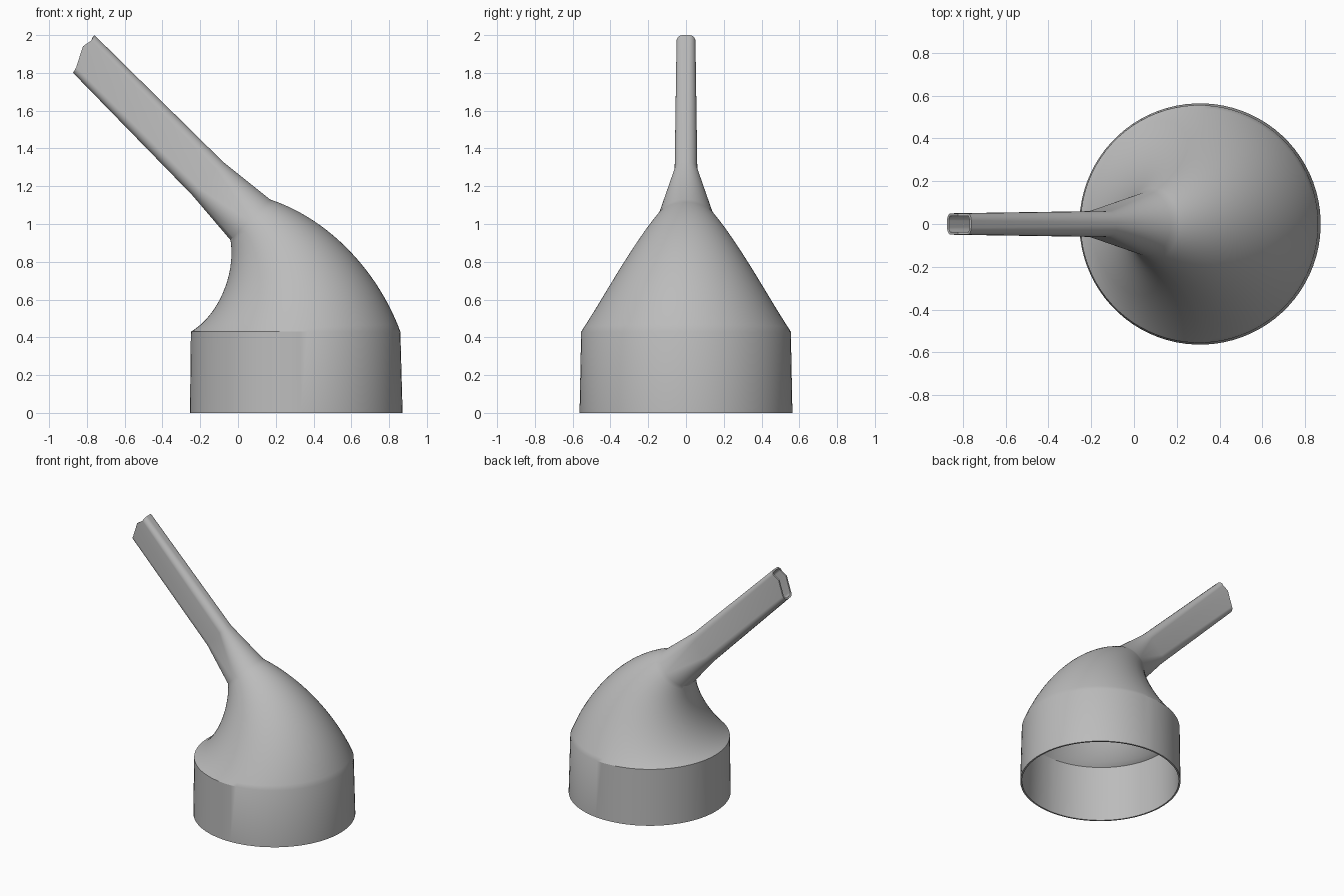
import bpy, bmesh, math
from mathutils import Vector

cube = bpy.data.objects.get("Cube")
if cube:
    bpy.data.objects.remove(cube)

STEPS = 20  # segments per ring quarter


def bezier(p, t):
    p = [Vector(q) for q in p]
    s = 1 - t
    return p[0] * s**3 + p[1] * 3 * s * s * t + p[2] * 3 * s * t * t + p[3] * t**3


def ring(inner, outer, width=None, radius=None, peak=(0, 0)):
    """Rounded section spanning two points in the xz plane; a circle by default."""
    inner, outer = Vector(inner), Vector(outer)
    mid, a = (inner + outer) / 2, (outer - inner).length / 2
    u = (outer - inner).normalized()
    n = Vector((-u.y, u.x))
    b = width or a
    r = radius or a
    pts = []
    for k, (su, sv) in enumerate(((1, 1), (-1, 1), (-1, -1), (1, -1))):
        for i in range(STEPS):
            ang = (k + (i + 0.5) / STEPS) * math.pi / 2
            pts.append((su * (a - r) + r * math.cos(ang), sv * (b - r) + r * math.sin(ang), 0))
        if k in (0, 2):  # middle of each flat side
            pts.append((peak[0], sv * b, peak[1]))
    out = []
    for pu, pv, pn in pts:
        q = mid + u * pu + n * pn
        out.append((q.x, pv, q.y))
    return out


# Cup, curved reducer, neck and flattened spout as one run of sections
rings = [ring((-0.255, 0), (0.872, 0))]
inner_curve = [(-0.25, 0.43), (-0.11, 0.51), (-0.01, 0.73), (-0.04, 0.915)]
outer_curve = [(0.86, 0.43), (0.75, 0.73), (0.50, 1.02), (0.17, 1.13)]
for i in range(25):
    t = i / 24
    rings.append(ring(bezier(inner_curve, t), bezier(outer_curve, t)))
rings.append(ring((-0.24, 1.15), (-0.08, 1.33), 0.06, 0.055))
rings.append(ring((-0.873, 1.80), (-0.76, 2.0), 0.05, 0.035, peak=(0.033, 0.024)))

bm = bmesh.new()
loops = [[bm.verts.new(p) for p in pts] for pts in rings]
for lo, hi in zip(loops, loops[1:]):
    for i in range(len(lo)):
        j = (i + 1) % len(lo)
        bm.faces.new((lo[i], lo[j], hi[j], hi[i]))
mesh = bpy.data.meshes.new("nozzle_adapter")
bm.to_mesh(mesh)
bm.free()
adapter = bpy.data.objects.new("nozzle_adapter", mesh)
bpy.context.collection.objects.link(adapter)

# Plain grey plastic
grey = bpy.data.materials.new("grey_plastic")
grey.use_nodes = True
colour = (0.5, 0.5, 0.5, 1)
grey.diffuse_color = colour
grey.node_tree.nodes["Principled BSDF"].inputs["Base Color"].default_value = colour
mesh.materials.append(grey)

# Thin wall, open at both ends
wall = adapter.modifiers.new("wall", "SOLIDIFY")
wall.thickness = 0.012
wall.offset = -1
bpy.ops.object.select_all(action="DESELECT")
adapter.select_set(True)
bpy.context.view_layer.objects.active = adapter
bpy.ops.object.modifier_apply(modifier="wall")
bpy.ops.object.shade_smooth_by_angle(angle=math.radians(30))
